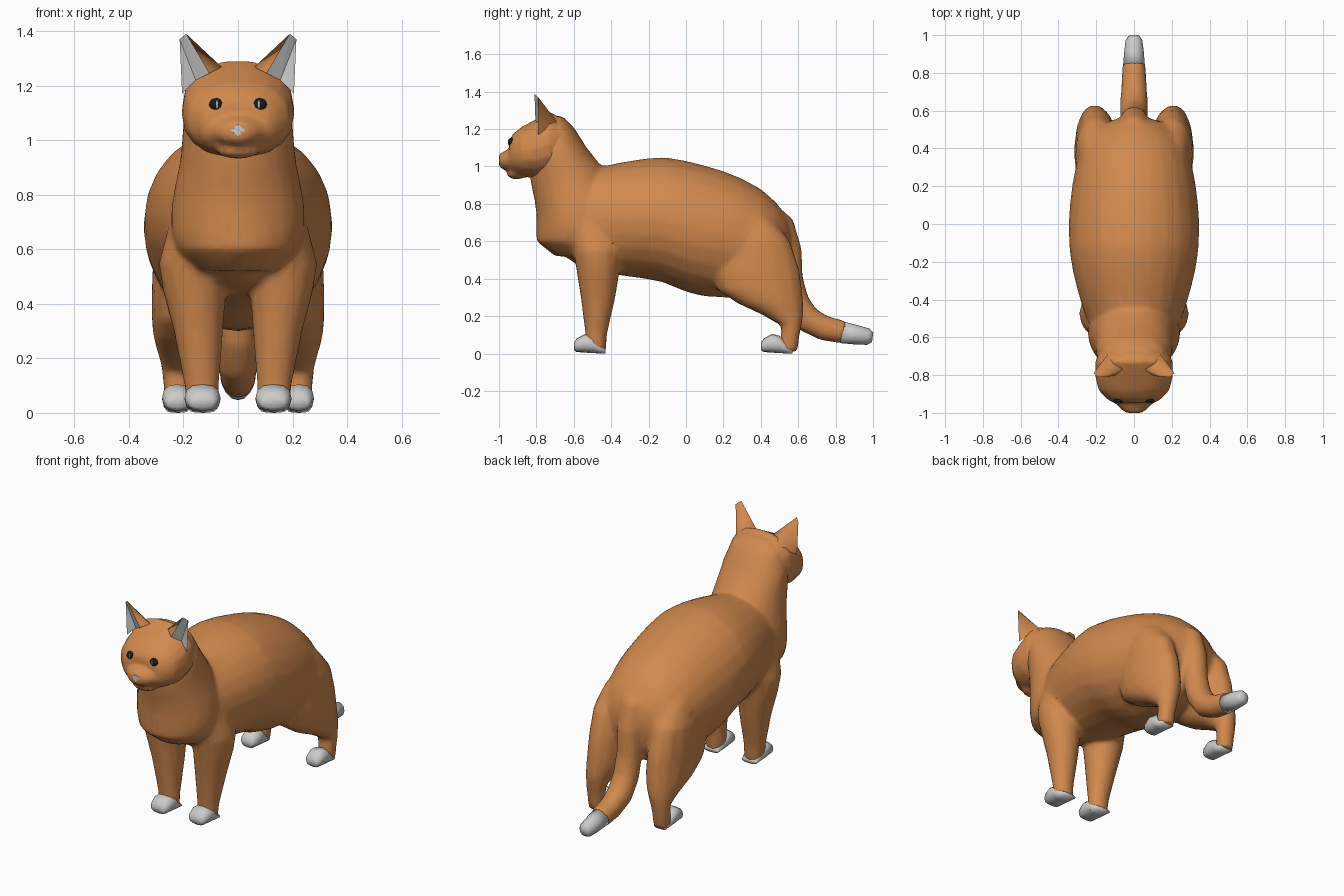
import bpy, bmesh, math
from mathutils import Vector, Matrix

if "Cube" in bpy.data.objects:
    bpy.data.objects.remove(bpy.data.objects["Cube"])


def material(name, rgb):
    m = bpy.data.materials.new(name)
    m.diffuse_color = (*rgb, 1)
    m.use_nodes = True
    m.node_tree.nodes["Principled BSDF"].inputs["Base Color"].default_value = m.diffuse_color
    return m


ORANGE = material("orange_fur", (0.64, 0.25, 0.076))
BLACK = material("eye_black", (0.01, 0.012, 0.012))
WHITE = material("white_fur", (0.8, 0.8, 0.8))


def y_ring(y, top, bot, hw, x=0):
    """Upright cross-section facing along y."""
    return Vector((x, y, (top + bot) / 2)), Vector((hw, 0, 0)), Vector((0, 0, (top - bot) / 2))


def z_ring(z, x, y, rx, ry):
    """Level cross-section."""
    return Vector((x, y, z)), Vector((rx, 0, 0)), Vector((0, ry, 0))


def tube_rings(path):
    """Rings square to a path in the y-z plane; path holds (y, z, radius)."""
    pts = [Vector((0, y, z)) for y, z, r in path]
    rings = []
    for i, p in enumerate(pts):
        t = (pts[min(i + 1, len(pts) - 1)] - pts[max(i - 1, 0)]).normalized()
        r = path[i][2]
        rings.append((p, Vector((r, 0, 0)), Vector((0, -t.z, t.y)) * r))
    return rings


def loft(bm, rings, n=14, power=2.0):
    """Skin a list of superellipse rings and cap both ends."""
    def f(v):
        return math.copysign(abs(v) ** (2 / power), v)
    rows = []
    for c, u, v in rings:
        angles = [2 * math.pi * i / n for i in range(n)]
        rows.append([bm.verts.new(c + u * f(math.cos(a)) + v * f(math.sin(a))) for a in angles])
    for a, b in zip(rows, rows[1:]):
        for i in range(n):
            j = (i + 1) % n
            bm.faces.new((a[i], a[j], b[j], b[i]))
    bm.faces.new(rows[0])
    bm.faces.new(rows[-1])


def ball(bm, centre, radii):
    mat = Matrix.Translation(centre) @ Matrix.Diagonal((*radii, 1))
    bmesh.ops.create_uvsphere(bm, u_segments=12, v_segments=8, radius=1, matrix=mat)


def finish(name, bm, *mats, smooth=True):
    bmesh.ops.recalc_face_normals(bm, faces=bm.faces[:])
    me = bpy.data.meshes.new(name)
    bm.to_mesh(me)
    bm.free()
    for m in mats:
        me.materials.append(m)
    ob = bpy.data.objects.new(name, me)
    bpy.context.collection.objects.link(ob)
    if smooth:
        me.shade_smooth()
    return ob


def merge_skin(ob, iterations, ratio):
    """Fuse overlapping shells into one soft low-detail skin."""
    remesh = ob.modifiers.new("merge", 'REMESH')
    remesh.mode = 'VOXEL'
    remesh.voxel_size = 0.012
    remesh.use_smooth_shade = True
    relax = ob.modifiers.new("blend", 'SMOOTH')
    relax.factor = 0.5
    relax.iterations = iterations
    reduce = ob.modifiers.new("reduce", 'DECIMATE')
    reduce.ratio = ratio


# Body: torso, neck, legs and tail merged into one skin
body = bmesh.new()
torso = [(-0.70, 0.88, 0.56, 0.15), (-0.58, 0.96, 0.47, 0.22), (-0.45, 1.0, 0.43, 0.27),
         (-0.33, 1.025, 0.415, 0.305), (-0.22, 1.042, 0.40, 0.33), (-0.12, 1.05, 0.38, 0.343),
         (0.0, 1.03, 0.33, 0.347), (0.1, 1.005, 0.305, 0.34), (0.2, 0.975, 0.30, 0.328),
         (0.3, 0.935, 0.30, 0.31), (0.40, 0.88, 0.31, 0.28), (0.48, 0.81, 0.34, 0.235),
         (0.535, 0.74, 0.42, 0.16), (0.56, 0.67, 0.52, 0.08)]
loft(body, [y_ring(*r) for r in torso], 24)

neck = [(0.52, -0.70, -0.40, 0.15), (0.60, -0.80, -0.36, 0.225), (0.67, -0.80, -0.35, 0.245),
        (0.75, -0.80, -0.35, 0.245), (0.83, -0.812, -0.36, 0.232), (0.91, -0.83, -0.39, 0.215),
        (1.0, -0.84, -0.45, 0.205), (1.10, -0.84, -0.53, 0.20),
        (1.21, -0.80, -0.60, 0.165), (1.27, -0.76, -0.66, 0.09)]
loft(body, [z_ring(z, 0, (a + b) / 2, hw, (b - a) / 2) for z, a, b, hw in neck], 24, 1.95)

front_leg = [(0.70, 0.17, -0.50, 0.08, 0.11), (0.55, 0.17, -0.475, 0.122, 0.13),
             (0.45, 0.16, -0.47, 0.117, 0.118), (0.3, 0.145, -0.47, 0.092, 0.094),
             (0.1, 0.133, -0.48, 0.064, 0.058), (0.01, 0.13, -0.485, 0.06, 0.06)]
hind_leg = [(0.72, 0.19, 0.36, 0.08, 0.10), (0.6, 0.20, 0.37, 0.11, 0.19),
            (0.45, 0.20, 0.37, 0.117, 0.24), (0.34, 0.20, 0.395, 0.117, 0.23),
            (0.27, 0.205, 0.45, 0.105, 0.18), (0.21, 0.212, 0.515, 0.08, 0.115),
            (0.15, 0.22, 0.563, 0.058, 0.056), (0.08, 0.222, 0.555, 0.053, 0.05),
            (0.01, 0.222, 0.545, 0.05, 0.054)]
for s in (1, -1):
    for leg in (front_leg, hind_leg):
        loft(body, [z_ring(z, s * x, y, rx, ry) for z, x, y, rx, ry in leg])

tail = [(0.44, 0.76, 0.05), (0.51, 0.69, 0.07), (0.548, 0.55, 0.073), (0.553, 0.40, 0.073),
        (0.585, 0.275, 0.075), (0.65, 0.182, 0.074), (0.74, 0.135, 0.068), (0.85, 0.112, 0.062)]
loft(body, tube_rings(tail))
merge_skin(finish("body", body, ORANGE), 14, 0.1)

# Tail tip
bm = bmesh.new()
loft(bm, tube_rings([(0.835, 0.113, 0.058), (0.91, 0.10, 0.052), (0.975, 0.09, 0.044), (0.998, 0.087, 0.026)]), 12)
finish("tail_tip", bm, WHITE)

# Head: flat-faced skull, snout and chin in one skin
bm = bmesh.new()
skull = [(-0.945, 1.14, 0.98, 0.115), (-0.925, 1.175, 0.96, 0.145), (-0.88, 1.212, 0.945, 0.188),
         (-0.80, 1.255, 0.935, 0.207), (-0.73, 1.295, 0.945, 0.205),
         (-0.65, 1.25, 0.97, 0.175), (-0.58, 1.16, 1.0, 0.10)]
loft(bm, [y_ring(*r) for r in skull], 18, 2.25)
snout = [(-0.90, 1.11, 0.985, 0.12), (-0.945, 1.095, 0.975, 0.105),
         (-0.985, 1.075, 0.985, 0.065), (-1.0, 1.065, 1.005, 0.04)]
loft(bm, [y_ring(*r) for r in snout], 14)
ball(bm, (0, -0.905, 0.962), (0.08, 0.055, 0.03))
merge_skin(finish("head", bm, ORANGE), 3, 0.2)

# Nose: pale downward wedge
bm = bmesh.new()
loft(bm, [y_ring(-0.965, 1.065, 1.005, 0.036), y_ring(-1.0, 1.057, 1.015, 0.027)], 4)
finish("nose", bm, WHITE, smooth=False)

for s, side in ((1, "left"), (-1, "right")):
    # Ear: folded orange shell with a hollow pale inside
    bm = bmesh.new()
    tip, out, back, inn, flare, deep, rim = [bm.verts.new((s * x, y, z)) for x, y, z in (
        (0.190, -0.81, 1.39), (0.205, -0.79, 1.17), (0.14, -0.69, 1.24), (0.105, -0.805, 1.245),
        (0.06, -0.77, 1.268), (0.155, -0.775, 1.22), (0.214, -0.79, 1.37))]
    for f in ((tip, rim, back), (rim, out, back), (tip, back, flare), (tip, flare, inn)):
        bm.faces.new(f).smooth = True
    for f in ((tip, inn, deep), (tip, deep, rim), (rim, deep, out)):
        bm.faces.new(f).material_index = 1
    finish(side + "_ear", bm, ORANGE, WHITE, smooth=False)

    # Eye with a pale slit
    bm = bmesh.new()
    ball(bm, (s * 0.08, -0.932, 1.13), (0.026, 0.018, 0.024))
    finish(side + "_eye", bm, BLACK)
    bm = bmesh.new()
    ball(bm, (s * 0.077, -0.947, 1.13), (0.005, 0.006, 0.017))
    finish(side + "_eye_slit", bm, WHITE)

    # Paws
    for name, x, dy, w in (("front", 0.13, 0, 1), ("hind", 0.222, 1.0, 0.85)):
        bm = bmesh.new()
        paw = [(-0.60, 0.055, 0.02, 0.04), (-0.585, 0.08, 0.008, 0.057), (-0.54, 0.105, 0.005, 0.066),
               (-0.50, 0.095, 0.002, 0.066), (-0.43, 0.025, 0.0, 0.05)]
        loft(bm, [y_ring(y + dy, t, b, hw * w, s * x) for y, t, b, hw in paw], 12, 2.4)
        finish(f"{side}_{name}_paw", bm, WHITE)
